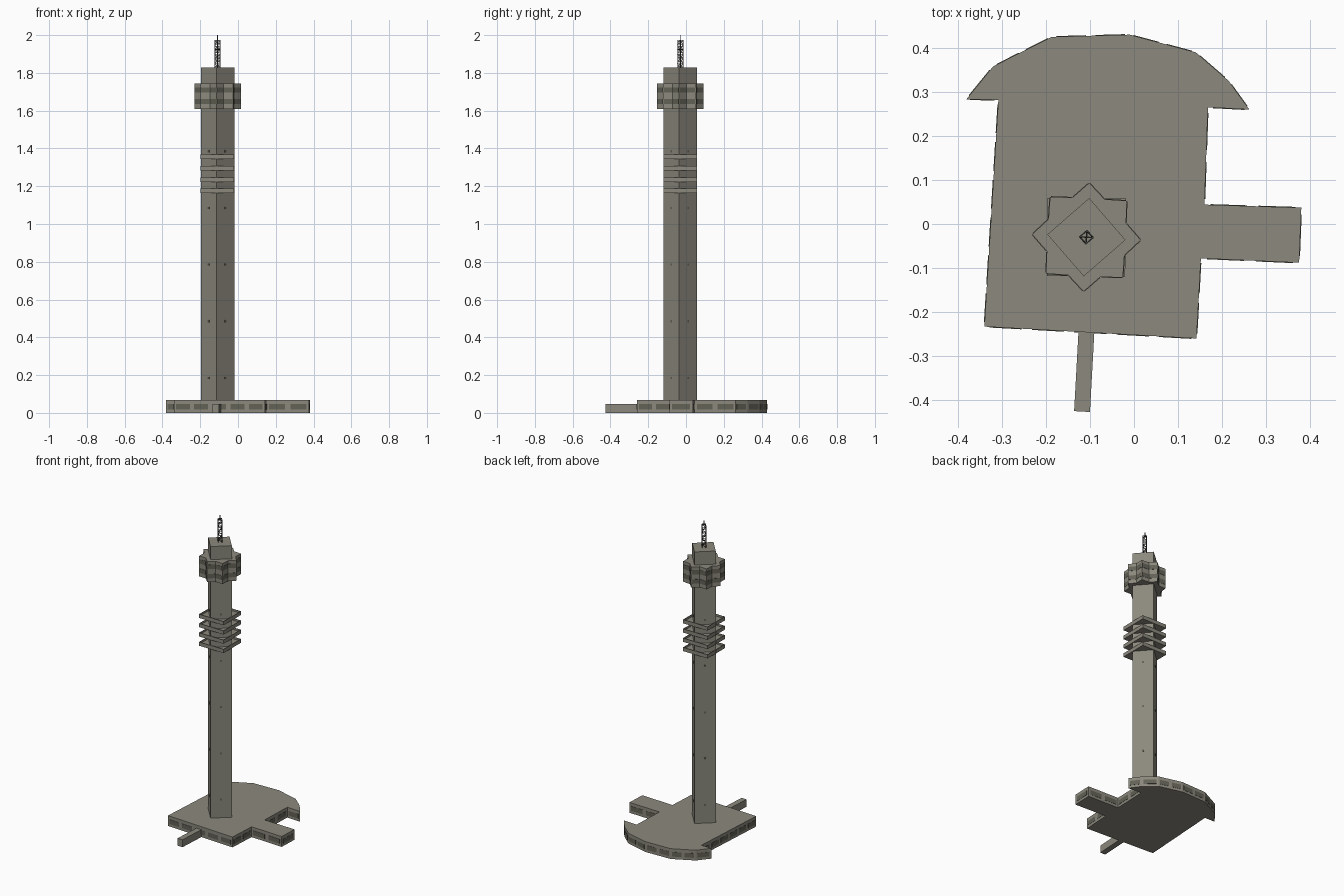
import bpy, bmesh, math
from mathutils import Vector

if "Cube" in bpy.data.objects:
    bpy.data.objects.remove(bpy.data.objects["Cube"])


def material(name, rgb):
    m = bpy.data.materials.new(name)
    m.diffuse_color = (*rgb, 1)
    m.use_nodes = True
    m.node_tree.nodes["Principled BSDF"].inputs["Base Color"].default_value = m.diffuse_color
    return m


STONE = material("olive grey concrete", (0.26, 0.25, 0.205))
GLASS = material("dark window", (0.125, 0.122, 0.095))
METAL = material("dark steel", (0.05, 0.05, 0.045))
CX, CY = -0.108, -0.03


def finish(name, bm, mat):
    bmesh.ops.recalc_face_normals(bm, faces=bm.faces)
    me = bpy.data.meshes.new(name)
    bm.to_mesh(me)
    bm.free()
    me.materials.append(mat)
    ob = bpy.data.objects.new(name, me)
    bpy.context.collection.objects.link(ob)
    return ob


def add_prism(bm, pts, z0, z1):
    lo = [bm.verts.new((x, y, z0)) for x, y in pts]
    hi = [bm.verts.new((x, y, z1)) for x, y in pts]
    bm.faces.new(lo)
    bm.faces.new(hi)
    for i in range(len(pts)):
        j = (i + 1) % len(pts)
        bm.faces.new((lo[i], lo[j], hi[j], hi[i]))


def prism(name, pts, z0, z1, mat):
    bm = bmesh.new()
    add_prism(bm, pts, z0, z1)
    return finish(name, bm, mat)


def square(r, deg):
    """Corners of a square about the tower axis, r = corner radius."""
    return [(CX + r * math.cos(math.radians(deg + 90 * k)),
             CY + r * math.sin(math.radians(deg + 90 * k))) for k in range(4)]


def wall_panels(name, pts, z0, z1, pitch, fill, mat, depth=0.0015, width=None, edges=None):
    """Thin plates spaced along each edge of a counter-clockwise outline."""
    bm = bmesh.new()
    for i in range(len(pts)):
        if edges and i not in edges:
            continue
        a, b = Vector(pts[i]), Vector(pts[(i + 1) % len(pts)])
        d = b - a
        n = max(1, round(d.length / pitch))
        u = d.normalized()
        out = Vector((u.y, -u.x)) * depth
        half = (width or fill * d.length / n) / 2
        for k in range(n):
            c = a + d * (k + 0.5) / n
            p, q = c - u * half, c + u * half
            add_prism(bm, [p - out, p + out, q + out, q - out], z0, z1)
    return finish(name, bm, mat)


# Podium building with curved rear wing and side wing
base = [(-0.34, -0.233), (0.142, -0.26), (0.152, -0.078), (0.375, -0.088),
        (0.38, 0.037), (0.16, 0.044), (0.168, 0.265), (0.262, 0.26),
        (0.215, 0.325), (0.14, 0.39), (-0.01, 0.43), (-0.187, 0.425),
        (-0.32, 0.358), (-0.381, 0.283), (-0.308, 0.282)]
prism("podium", base, 0, 0.067, STONE)
wall_panels("podium_windows", base, 0.017, 0.046, 0.092, 0.76, GLASS)

# Covered entrance walkway
walk = [(-0.136, -0.425), (-0.1, -0.427), (-0.09, -0.245), (-0.126, -0.243)]
prism("entrance_walkway", walk, 0, 0.048, STONE)

# Square shaft turned corner-forward, with small windows
shaft = square(0.089, -4)
prism("shaft", shaft, 0.06, 1.828, STONE)
for k in range(5):
    z = 0.185 + 0.3 * k
    wall_panels(f"shaft_window_{k}", shaft, z - 0.006, z + 0.006, 1, 1, GLASS, width=0.011)

# Antenna platforms: floor plate with thin parapet
outer, inner = square(0.1255, 44.5), square(0.12, 44.5)
for k in range(4):
    z = 1.163 + 0.06 * k
    bm = bmesh.new()
    add_prism(bm, outer, z, z + 0.012)
    for i in range(4):
        j = (i + 1) % 4
        add_prism(bm, [outer[i], outer[j], inner[j], inner[i]], z + 0.012, z + 0.024)
    finish(f"platform_{k}", bm, STONE)

# Eight-pointed observation pod with two window bands
ri = 0.0885 / math.cos(math.radians(22))
star = []
for k in range(8):
    a = math.radians(-3 + 45 * k)
    star.append((CX + 0.1235 * math.cos(a), CY + 0.1235 * math.sin(a)))
    a += math.radians(22.5)
    star.append((CX + ri * math.cos(a), CY + ri * math.sin(a)))
prism("observation_pod", star, 1.61, 1.743, STONE)
for k, z in enumerate((1.635, 1.695)):
    wall_panels(f"pod_windows_{k}", star, z, z + 0.028, 1, 0.92, GLASS)


# Lattice mast with spike
def strut(bm, p, q, t=0.0013):
    p, q = Vector(p), Vector(q)
    d = (q - p).normalized()
    s = d.cross(Vector((0.3, 0.2, 1)) if abs(d.z) < 0.9 else Vector((1, 0, 0))).normalized()
    w = d.cross(s)
    ends = [[bm.verts.new(e + (s * x + w * y) * t) for x, y in
             ((1, 1), (-1, 1), (-1, -1), (1, -1))] for e in (p, q)]
    bm.faces.new(ends[0])
    bm.faces.new(ends[1])
    for i in range(4):
        j = (i + 1) % 4
        bm.faces.new((ends[0][i], ends[0][j], ends[1][j], ends[1][i]))


bm = bmesh.new()
c = square(0.015, -4)
levels, z0, dz = 6, 1.826, 0.0245
for i in range(4):
    j = (i + 1) % 4
    strut(bm, (*c[i], z0), (*c[i], z0 + levels * dz))
    for k in range(levels):
        z = z0 + k * dz
        strut(bm, (*c[i], z + dz), (*c[j], z + dz))
        a, b = (i, j) if k % 2 else (j, i)
        strut(bm, (*c[a], z), (*c[b], z + dz))
for i in range(2):
    strut(bm, (*c[i], z0 + levels * dz), (*c[i + 2], z0 + levels * dz))
strut(bm, (CX, CY, z0 + levels * dz), (CX, CY, 2.0), 0.002)
finish("lattice_mast", bm, METAL)
